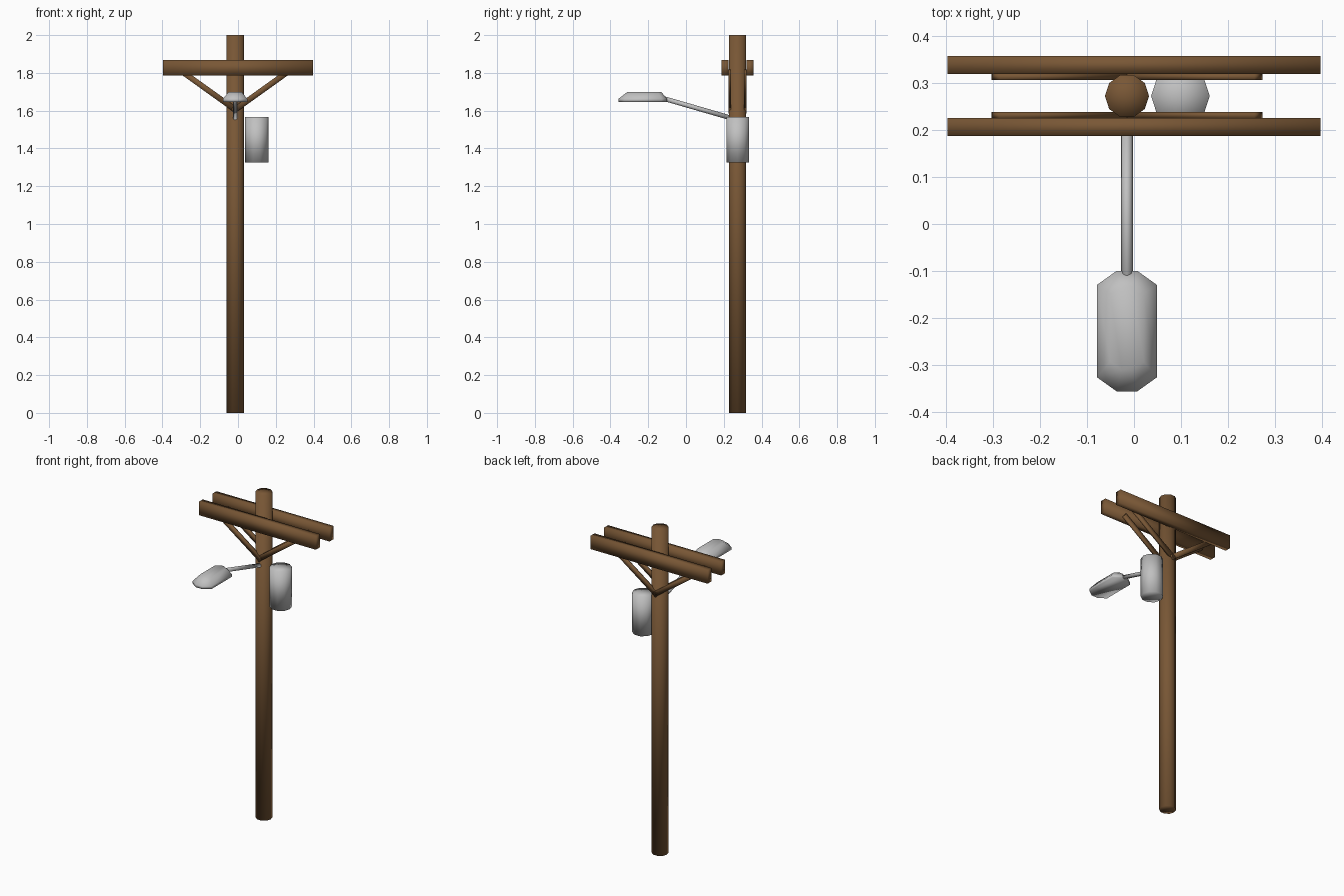
import bpy, bmesh, math
from mathutils import Vector, Matrix

cube = bpy.data.objects.get("Cube")
if cube:
    bpy.data.objects.remove(cube, do_unlink=True)


def make_material(name, rgb):
    mat = bpy.data.materials.new(name)
    mat.use_nodes = True
    mat.diffuse_color = (*rgb, 1)
    bsdf = mat.node_tree.nodes["Principled BSDF"]
    bsdf.inputs["Base Color"].default_value = (*rgb, 1)
    bsdf.inputs["Roughness"].default_value = 0.8
    return mat


wood = make_material("brown wood", (0.19, 0.095, 0.036))
metal = make_material("light grey metal", (0.53, 0.53, 0.53))

POLE_X, POLE_Y = -0.015, 0.273


def finish(name, bm, mat):
    bmesh.ops.recalc_face_normals(bm, faces=bm.faces)
    for face in bm.faces:
        face.smooth = True
    mesh = bpy.data.meshes.new(name)
    bm.to_mesh(mesh)
    bm.free()
    mesh.materials.append(mat)
    obj = bpy.data.objects.new(name, mesh)
    bpy.context.collection.objects.link(obj)
    return obj


def rod(name, start, end, radius, sides, mat):
    """Round bar with fan caps between two points."""
    start, end = Vector(start), Vector(end)
    axis = end - start
    turn = axis.to_track_quat("Z", "Y").to_matrix().to_4x4() if axis.xy.length else Matrix()
    bm = bmesh.new()
    bmesh.ops.create_cone(bm, cap_ends=True, cap_tris=True, segments=sides,
                          radius1=radius, radius2=radius, depth=axis.length,
                          matrix=Matrix.Translation((start + end) / 2) @ turn
                          @ Matrix.Rotation(math.pi / 2, 4, "Z"))
    return finish(name, bm, mat)


def plank(name, centre, size, tilt=0):
    """Box turned about the y axis."""
    bm = bmesh.new()
    bmesh.ops.create_cube(bm, size=1, matrix=Matrix.Translation(centre)
                          @ Matrix.Rotation(tilt, 4, "Y") @ Matrix.Diagonal((*size, 1)))
    return finish(name, bm, wood)


# Pole and transformer can
rod("pole", (POLE_X, POLE_Y, 0), (POLE_X, POLE_Y, 2), 0.047, 10, wood)
rod("transformer", (0.099, POLE_Y, 1.325), (0.099, POLE_Y, 1.567), 0.0625, 10, metal)

# Paired crossarms with diagonal braces on both faces of the pole
for face, side in (("front", -1), ("back", 1)):
    plank(face + "_crossarm", (0, POLE_Y + side * 0.066, 1.826), (0.795, 0.038, 0.082))
    for hand, s in (("left", 1), ("right", -1)):
        inner = Vector((POLE_X - s * 0.012, 1.597))
        outer = Vector((POLE_X + s * 0.28, 1.806))
        mid, span = (inner + outer) / 2, outer - inner
        plank(f"{face}_{hand}_brace", (mid.x, POLE_Y + side * 0.041, mid.y),
              (span.length, 0.013, 0.03), -math.atan2(span.y, span.x))

# Lamp arm
rod("lamp_arm", (POLE_X, 0.235, 1.562), (POLE_X, -0.13, 1.668), 0.0125, 8, metal)

# Lamp head: stacked chamfered outlines (z, half width, front y, back y, chamfer)
bm = bmesh.new()
rings = []
for z, w, front, back, c in ((1.647, 0.064, -0.357, -0.1, 0.03),
                             (1.663, 0.064, -0.357, -0.1, 0.03),
                             (1.698, 0.036, -0.312, -0.13, 0.018)):
    t = w - c * 1.4
    outline = ((t, front), (w, front + c), (w, back - c), (t, back),
               (-t, back), (-w, back - c), (-w, front + c), (-t, front))
    rings.append([bm.verts.new((POLE_X + x, y, z)) for x, y in outline])
for low, high in zip(rings, rings[1:]):
    for i in range(8):
        j = (i + 1) % 8
        bm.faces.new((low[i], low[j], high[j], high[i]))
bm.faces.new(rings[0])
bm.faces.new(rings[-1])
finish("lamp_head", bm, metal)
